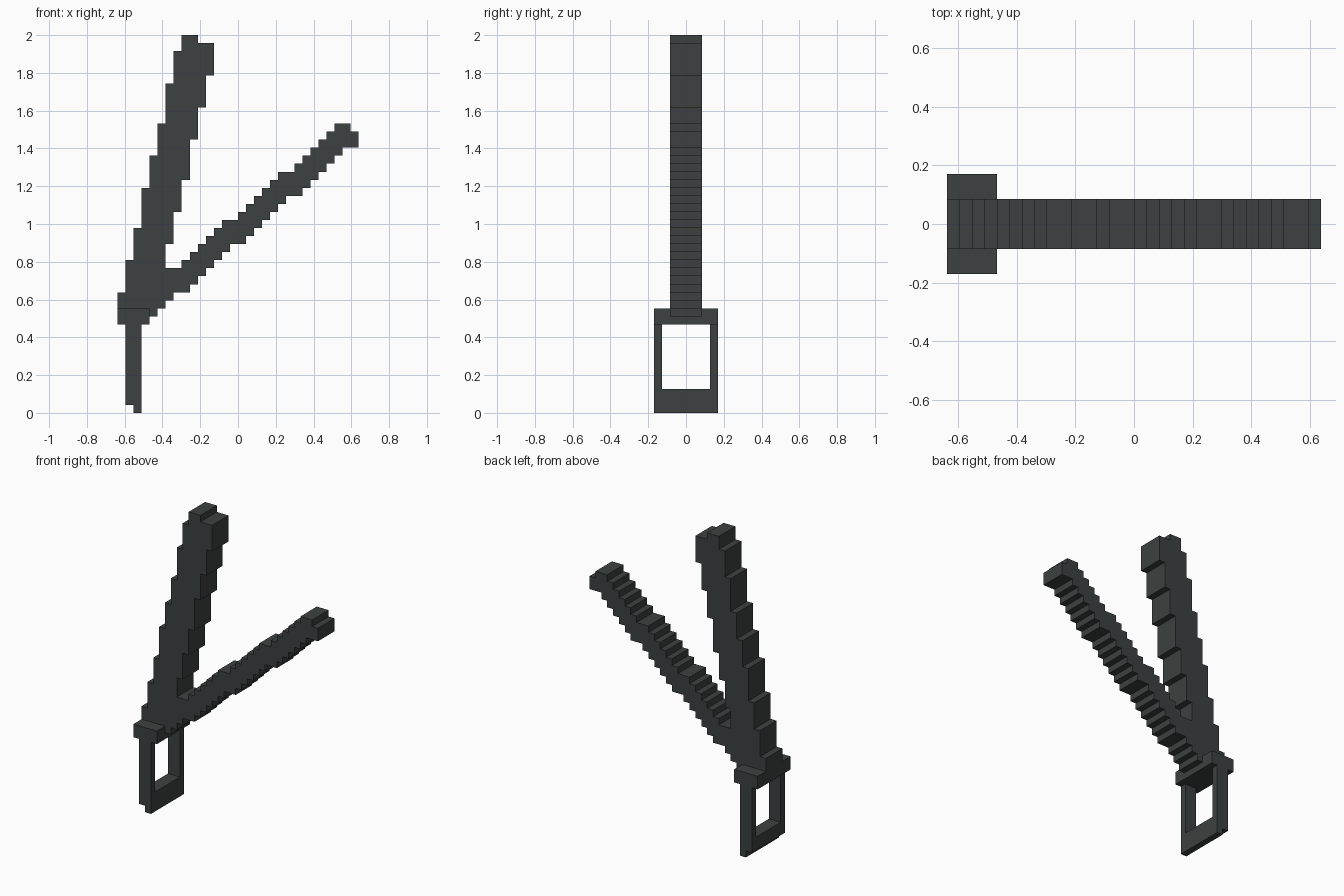
import bpy, bmesh

if "Cube" in bpy.data.objects:
    bpy.data.objects.remove(bpy.data.objects["Cube"])

U = 2 / 47  # one block unit: the model is 47 blocks tall

mat = bpy.data.materials.new("charcoal")
mat.diffuse_color = (0.045, 0.053, 0.052, 1)
mat.use_nodes = True
mat.node_tree.nodes["Principled BSDF"].inputs["Base Color"].default_value = mat.diffuse_color


def stepped(name, x0, bottoms, tops, y0, y1):
    """Stepped block: one-unit columns from x0 with given bottoms and tops, extruded in y."""
    upper, lower = [], []
    for i, (b, t) in enumerate(zip(bottoms, tops)):
        for run, z in ((upper, t), (lower, b)):
            if run and run[-1][1] == z:
                run[-1] = (x0 + i + 1, z)
            else:
                run += [(x0 + i, z), (x0 + i + 1, z)]
    outline = lower + upper[::-1]
    bm = bmesh.new()
    face = bm.faces.new([bm.verts.new((x * U, y0 * U, z * U)) for x, z in outline])
    new = bmesh.ops.extrude_face_region(bm, geom=[face])["geom"]
    bmesh.ops.translate(bm, vec=(0, (y1 - y0) * U, 0),
                        verts=[v for v in new if isinstance(v, bmesh.types.BMVert)])
    bmesh.ops.recalc_face_normals(bm, faces=bm.faces)
    me = bpy.data.meshes.new(name)
    bm.to_mesh(me)
    bm.free()
    me.materials.append(mat)
    ob = bpy.data.objects.new(name, me)
    bpy.context.collection.objects.link(ob)
    return ob


# Thick upright arm, including the root of the fork
stepped("thick_arm", -15,
        [13, 13, 13, 13, 12, 13, 21, 25, 29, 34, 38, 42],
        [15, 19, 23, 28, 32, 36, 41, 45, 47, 47, 46, 46], -2, 2)

# Thin slanted arm
stepped("thin_arm", -9,
        [14, 15, 15, 16, 17, 18, 19, 20, 21, 21, 22, 23,
         24, 25, 26, 27, 27, 28, 29, 30, 31, 32, 33, 33],
        [18, 18, 19, 20, 21, 22, 23, 24, 24, 25, 26, 27,
         28, 29, 30, 30, 31, 32, 33, 34, 35, 36, 36, 35], -2, 2)

# Buckle frame: top block, two side bars, bottom bar
stepped("frame_top", -15, [11] * 4, [13] * 4, -4, 4)
for side, y in (("front", -4), ("back", 3)):
    stepped("frame_bar_" + side, -14, [3, 3], [11, 11], y, y + 1)
stepped("frame_bottom", -14, [1, 0], [3, 3], -4, 4)
